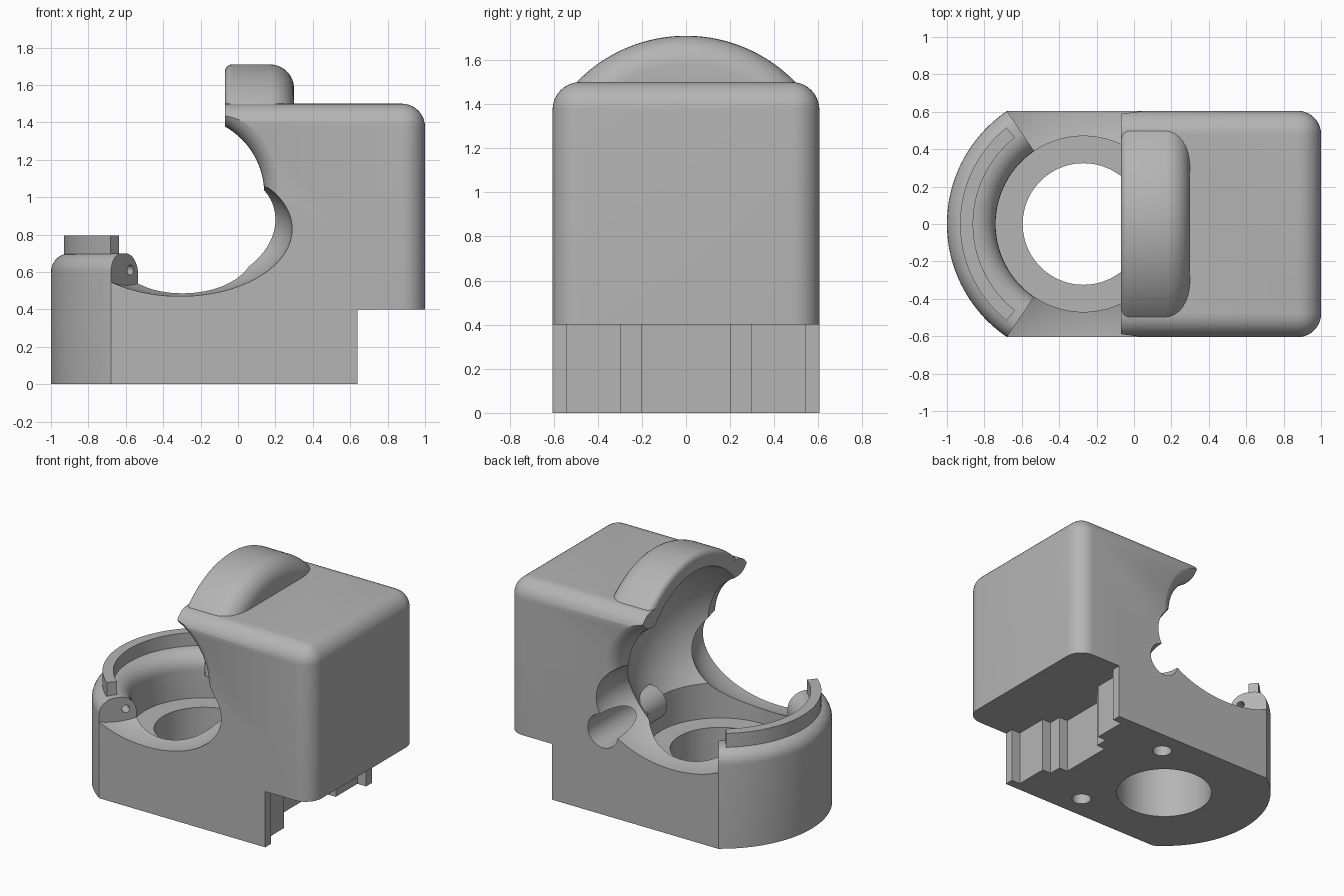
import bpy, bmesh
from math import sin, cos, pi, radians
from mathutils import Matrix, Vector

cube = bpy.data.objects.get("Cube")
if cube:
    bpy.data.objects.remove(cube)

grey = bpy.data.materials.new("matte_grey")
grey.use_nodes = True
tone = (0.46, 0.46, 0.46, 1)
grey.diffuse_color = tone
grey.node_tree.nodes["Principled BSDF"].inputs["Base Color"].default_value = tone

CX, CZ, W = -0.27, 1.02, 0.605      # bore axis, ball height, half width
UP = Matrix.Identity(4)
ALONG_X = Matrix.Rotation(pi / 2, 4, 'Y')
ALONG_Y = Matrix.Rotation(-pi / 2, 4, 'X')


def make(name, bm, loc=(0, 0, 0), turn=UP):
    bmesh.ops.remove_doubles(bm, verts=bm.verts, dist=1e-5)
    bmesh.ops.transform(bm, matrix=Matrix.Translation(loc) @ turn, verts=bm.verts)
    bmesh.ops.recalc_face_normals(bm, faces=bm.faces)
    me = bpy.data.meshes.new(name)
    bm.to_mesh(me)
    bm.free()
    me.materials.append(grey)
    ob = bpy.data.objects.new(name, me)
    bpy.context.collection.objects.link(ob)
    return ob


def lathe(name, profile, loc, turn=UP, start=0, end=360, steps=96):
    """Revolve a closed (radius, height) profile, whole or as a capped sector."""
    bm = bmesh.new()
    full = end - start == 360
    rings = []
    for i in range(steps if full else steps + 1):
        a = radians(start + (end - start) * i / steps)
        rings.append([bm.verts.new((r * cos(a), r * sin(a), h)) for r, h in profile])
    n = len(profile)
    for i in range(steps):
        p, q = rings[i], rings[(i + 1) % len(rings)]
        for j in range(n):
            k = (j + 1) % n
            if profile[j][0] == 0 and profile[k][0] == 0:
                continue
            if profile[j][0] == 0:
                bm.faces.new((p[j], p[k], q[k]))
            elif profile[k][0] == 0:
                bm.faces.new((p[j], p[k], q[j]))
            else:
                bm.faces.new((p[j], p[k], q[k], q[j]))
    if not full:
        bm.faces.new(rings[0])
        bm.faces.new(rings[-1])
    return make(name, bm, loc, turn)


def rod(name, r, h0, h1, loc, turn=UP, steps=64):
    return lathe(name, [(0, h0), (r, h0), (r, h1), (0, h1)], loc, turn, steps=steps)


def ball(name, size, loc):
    bm = bmesh.new()
    bmesh.ops.create_uvsphere(bm, u_segments=96, v_segments=48, radius=1)
    bmesh.ops.scale(bm, vec=size, verts=bm.verts)
    return make(name, bm, loc)


def arc(cr, ch, r, a0, a1, n=8):
    return [(cr + r * cos(radians(a0 + (a1 - a0) * i / n)),
             ch + r * sin(radians(a0 + (a1 - a0) * i / n))) for i in range(n + 1)]


def combine(ob, tool, how):
    m = ob.modifiers.new(how.lower(), 'BOOLEAN')
    m.operation, m.object, m.solver = how, tool, 'EXACT'
    dg = bpy.context.evaluated_depsgraph_get()
    dg.update()
    me = bpy.data.meshes.new_from_object(ob.evaluated_get(dg))
    ob.modifiers.clear()
    ob.data = me
    bpy.data.objects.remove(tool)


# Base: footprint with a stepped slot in its end, notched where the cup fits
half = [(CX, 0), (-0.68, W), (0.64, W), (0.64, 0.54), (0.57, 0.54),
        (0.57, 0.295), (0.5, 0.295), (0.5, 0.2), (0.43, 0.2)]
outline = half + [(x, -y) for x, y in reversed(half[1:])]
bm = bmesh.new()
foot = bm.faces.new([bm.verts.new((x, y, 0)) for x, y in outline])
top = bmesh.ops.extrude_face_region(bm, geom=[foot])["geom"]
bmesh.ops.translate(bm, vec=(0, 0, 0.75), verts=[v for v in top if isinstance(v, bmesh.types.BMVert)])
body = make("body", bm)

# Upper block with rounded top and rear corners
bm = bmesh.new()
bmesh.ops.create_cube(bm, size=1)
for v in bm.verts:
    v.co = Vector((1 if v.co.x > 0 else -0.07, W if v.co.y > 0 else -W, 1.5 if v.co.z > 0 else 0.4))
soft = []
for e in bm.edges:
    mid = (e.verts[0].co + e.verts[1].co) / 2
    if (mid.z > 1.49 and mid.x > 0) or (mid.x > 0.99 and abs(mid.y) > 0.6):
        soft.append(e)
bmesh.ops.bevel(bm, geom=soft, offset=0.125, segments=10, profile=0.5, affect='EDGES')
combine(body, make("block", bm), 'UNION')

# Arched hood rising above the block
hood = [(0, -0.07)] + arc(0.65, -0.03, 0.04, -90, 0, 5) + arc(0.56, 0.17, 0.13, 0, 90) + [(0, 0.3)]
combine(body, lathe("hood", hood, (0, 0, CZ), ALONG_X, 120, 240, 64), 'UNION')

# Ball cavity, side mouth with flared lips, stepped bore
combine(body, ball("cavity", (0.61, 0.61, 0.61), (CX, 0, CZ)), 'DIFFERENCE')
lip = arc(0.53, 0.49, 0.12, 180, 90)
mouth = [(0, -0.7), (0.53, -0.7)] + [(r, -h) for r, h in reversed(lip)] + lip + [(0.53, 0.7), (0, 0.7)]
combine(body, lathe("mouth", mouth, (CX, 0, CZ), ALONG_Y), 'DIFFERENCE')
combine(body, rod("bore", 0.47, 0.38, CZ, (CX, 0, 0), steps=96), 'DIFFERENCE')
combine(body, rod("drain", 0.325, -0.1, 0.5, (CX, 0, 0), steps=96), 'DIFFERENCE')

# Scooped sides and screw holes underneath
for s in (-1, 1):
    combine(body, ball("scoop", (0.6, 0.5, 0.36), (-0.31, s * 0.615, 0.83)), 'DIFFERENCE')
    combine(body, rod("screw_hole", 0.065, -0.1, 0.3, (0.11, s * 0.43, 0), steps=32), 'DIFFERENCE')

# Cable tunnel in the back face
combine(body, rod("tunnel", 0.12, 0.05, 0.8, (0.237, 0, 0.6), ALONG_Y), 'DIFFERENCE')

# Cup: rounded rim and stepped floor over the front sector
END = 124.1
section = ([(0.325, 0), (0.73, 0)] + arc(0.63, 0.6, 0.1, 0, 90)
           + arc(0.59, 0.58, 0.12, 90, 180) + [(0.47, 0.38), (0.325, 0.38)])
cup = lathe("cup", section, (CX, 0, 0), UP, END, 360 - END, 64)

# Pin holes in the cup ends
for s in (-1, 1):
    a = radians(s * END)
    spot = (CX + 0.545 * cos(a), 0.545 * sin(a), 0.61)
    facing = Matrix.Rotation(a, 4, 'Z') @ ALONG_Y
    combine(cup, rod("pin_hole", 0.027, -0.1, 0.1, spot, facing, 24), 'DIFFERENCE')

# Raised ridge on the rim
ridge = lathe("rim_ridge", [(0.59, 0.6), (0.66, 0.6), (0.66, 0.795), (0.59, 0.795)],
              (CX, 0, 0), UP, 128.5, 231.5, 64)

# Smooth shading with crisp edges
bpy.ops.object.select_all(action='DESELECT')
for ob in (body, cup, ridge):
    ob.select_set(True)
bpy.context.view_layer.objects.active = body
bpy.ops.object.shade_smooth_by_angle(angle=radians(30))
